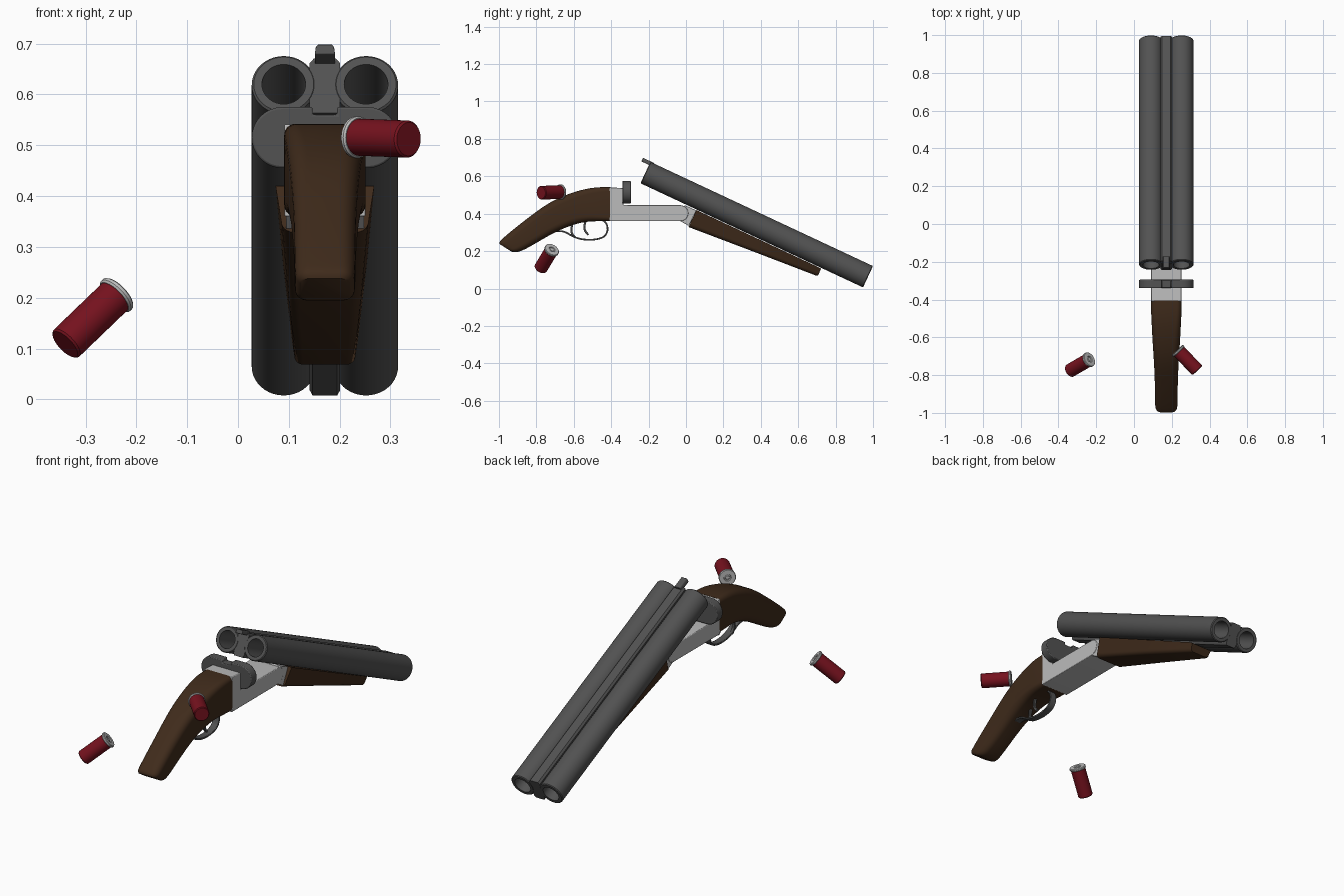
import bpy, bmesh, math
from mathutils import Matrix, Vector

if "Cube" in bpy.data.objects:
    bpy.data.objects.remove(bpy.data.objects["Cube"])

CX = 0.171  # centre line of the gun


def material(name, r, g, b):
    m = bpy.data.materials.new(name)
    m.diffuse_color = (r, g, b, 1)
    m.use_nodes = True
    m.node_tree.nodes["Principled BSDF"].inputs["Base Color"].default_value = m.diffuse_color
    return m


DARK = material("dark_steel", 0.085, 0.085, 0.085)
LIGHT = material("light_steel", 0.5, 0.5, 0.5)
WOOD = material("wood", 0.05, 0.024, 0.011)
RED = material("red_plastic", 0.18, 0.006, 0.013)

# Tilted frame of the open barrels: y runs to the muzzle, z is up from the bore line
A = math.radians(25.08)
TILT = Matrix.Translation((CX, -0.217, 0.62)) @ Matrix.Rotation(-A, 4, 'X')
GUN = Matrix.Translation((CX, 0, 0))


def finish(name, bm, mat, matrix, bevel=0, angle=35):
    bmesh.ops.remove_doubles(bm, verts=bm.verts, dist=1e-5)
    bmesh.ops.recalc_face_normals(bm, faces=bm.faces)
    me = bpy.data.meshes.new(name)
    bm.to_mesh(me)
    bm.free()
    me.materials.append(mat)
    ob = bpy.data.objects.new(name, me)
    bpy.context.collection.objects.link(ob)
    ob.matrix_world = matrix
    bpy.ops.object.select_all(action='DESELECT')
    ob.select_set(True)
    bpy.context.view_layer.objects.active = ob
    bpy.ops.object.shade_smooth_by_angle(angle=math.radians(angle))
    if bevel:
        mod = ob.modifiers.new("bevel", 'BEVEL')
        mod.width, mod.segments = bevel, 2
        mod.limit_method, mod.angle_limit = 'ANGLE', math.radians(40)
    return ob


def loft(name, rings, mat, matrix, bevel=0, angle=35, caps=True, wrap=False):
    bm = bmesh.new()
    vs = [[bm.verts.new(p) for p in ring] for ring in rings]
    n = len(vs[0])
    pairs = list(zip(vs, vs[1:])) + ([(vs[-1], vs[0])] if wrap else [])
    for a, b in pairs:
        for i in range(n):
            j = (i + 1) % n
            bm.faces.new((a[i], a[j], b[j], b[i]))
    if caps and not wrap:
        bm.faces.new(vs[0])
        bm.faces.new(vs[-1])
    return finish(name, bm, mat, matrix, bevel, angle)


def lathe(name, profile, mat, matrix, n=40, closed=False):
    # profile of (radius, distance along y)
    rings = [[(r * math.cos(2 * math.pi * i / n), h, r * math.sin(2 * math.pi * i / n))
              for i in range(n)] for r, h in profile]
    return loft(name, rings, mat, matrix, caps=False, wrap=closed)


def side_prism(name, pts, hw, mat, matrix, bevel=0):
    # (y, z) outline extruded across x
    return loft(name, [[(s * hw, y, z) for y, z in pts] for s in (-1, 1)], mat, matrix, bevel)


def end_prism(name, pts, y0, y1, mat, matrix, bevel=0):
    # (x, z) outline extruded along y
    return loft(name, [[(x, y, z) for x, z in pts] for y in (y0, y1)], mat, matrix, bevel)


def smooth(rows, n):
    # Catmull-Rom interpolation through rows of numbers
    out = []
    for i in range(len(rows) - 1):
        a, b, c, d = (rows[max(0, min(len(rows) - 1, i + k))] for k in (-1, 0, 1, 2))
        for s in range(n):
            t = s / n
            out.append(tuple(0.5 * (2 * q + (r - p) * t + (2 * p - 5 * q + 4 * r - u) * t * t
                                    + (3 * q - p - 3 * r + u) * t ** 3)
                             for p, q, r, u in zip(a, b, c, d)))
    return out + [tuple(rows[-1])]


def strip(name, pts, hw, thick, matrix):
    path = [Vector(p) for p in smooth(pts, 6)]
    left, right = [], []
    for i, p in enumerate(path):
        d = (path[min(i + 1, len(path) - 1)] - path[max(i - 1, 0)]).normalized()
        nrm = Vector((-d.y, d.x)) * thick / 2
        left.append(p + nrm)
        right.append(p - nrm)
    rings = [[(-hw, *a), (hw, *a), (hw, *b), (-hw, *b)] for a, b in zip(left, right)]
    return loft(name, rings, DARK, matrix, 0.002)


def arc(cx, cz, r, a0, a1, n):
    return [(cx + r * math.cos(math.radians(a0 + (a1 - a0) * i / n)),
             cz + r * math.sin(math.radians(a0 + (a1 - a0) * i / n))) for i in range(n + 1)]


# Barrels
LEN = 1.314
for side, s in (("left", -1), ("right", 1)):
    tube = [(0.043, 0), (0.059, 0), (0.063, 0.004), (0.063, LEN - 0.004),
            (0.059, LEN), (0.043, LEN)]
    lathe(side + "_barrel", tube, DARK, TILT @ Matrix.Translation((s * 0.081, 0, 0)), closed=True)

# Rib between the barrels and the tab above the breech
rib = [(-0.022, 0.056), (0.022, 0.056), (0.03, 0.046), (0.03, -0.05),
       (0.024, -0.062), (-0.024, -0.062), (-0.03, -0.05), (-0.03, 0.046)]
end_prism("barrel_rib", rib, 0.001, LEN - 0.001, DARK, TILT)
tab = [(-0.02, 0.045), (0.02, 0.045), (0.018, 0.06), (0.014, 0.066),
       (-0.014, 0.066), (-0.018, 0.06)]
end_prism("extractor_tab", tab, -0.045, 0.02, DARK, TILT, 0.002)

# Breech plate: rounded ends with a notch in the top
plate = (arc(0.084, 0.515, 0.06, -90, 90, 16) + [(0.024, 0.575), (0.024, 0.56),
         (-0.024, 0.56), (-0.024, 0.575)] + arc(-0.084, 0.515, 0.06, 90, 270, 16))
end_prism("breech_plate", plate, -0.34, -0.295, DARK, GUN, 0.004)

# Receiver and hinge
receiver = ([(-0.41, 0.36)] + arc(-0.03, 0.403, 0.0425, -90, 90, 14)
            + [(-0.335, 0.446), (-0.335, 0.537), (-0.41, 0.541)])
side_prism("receiver", receiver, 0.08, LIGHT, GUN, 0.003)
hinge = [(-0.03, 0.36), (0.015, 0.335), (0.055, 0.418), (-0.005, 0.445), (-0.03, 0.43)]
side_prism("hinge", hinge, 0.077, LIGHT, GUN, 0.002)


# Forend under the barrels
def forend_ring(y, wt, wb, top, bot, r):
    right = [(wt, top)] + arc(wb - r, bot + r, r, 0, -90, 6)
    return [(x, y, z) for x, z in right] + [(-x, y, z) for x, z in reversed(right)]


loft("forend", [forend_ring(0.332, 0.097, 0.086, -0.066, -0.166, 0.024),
                forend_ring(0.70, 0.082, 0.074, -0.066, -0.138, 0.022),
                forend_ring(1.062, 0.064, 0.060, -0.066, -0.112, 0.018),
                forend_ring(1.069, 0.060, 0.056, -0.068, -0.108, 0.018)], WOOD, TILT)

# Grip stock: top y, z, bottom y, z, half width, corner radius
stock = [(-0.405, 0.542, -0.405, 0.360, 0.080, 0.022), (-0.47, 0.541, -0.46, 0.360, 0.080, 0.026),
         (-0.54, 0.531, -0.52, 0.358, 0.077, 0.030), (-0.62, 0.508, -0.58, 0.347, 0.073, 0.034),
         (-0.70, 0.474, -0.65, 0.323, 0.068, 0.036), (-0.77, 0.432, -0.72, 0.290, 0.064, 0.036),
         (-0.85, 0.373, -0.79, 0.250, 0.061, 0.034), (-0.92, 0.318, -0.85, 0.216, 0.060, 0.032),
         (-0.975, 0.272, -0.89, 0.198, 0.059, 0.030), (-0.995, 0.252, -0.915, 0.194, 0.056, 0.026),
         (-0.997, 0.238, -0.932, 0.197, 0.048, 0.020)]
rings = []
for ty, tz, by, bz, hw, r in smooth(stock, 3):
    top, bot = Vector((0, ty, tz)), Vector((0, by, bz))
    mid, up = (top + bot) / 2, (top - bot).normalized()
    hh = (top - bot).length / 2
    r = min(r, hh * 0.95)
    pts = []
    for k, (sx, sz) in enumerate(((1, 1), (-1, 1), (-1, -1), (1, -1))):
        pts += arc(sx * (hw - r), sz * (hh - r), r, 90 * k, 90 * k + 90, 6)
    rings.append([mid + up * z + Vector((x, 0, 0)) for x, z in pts])
loft("grip_stock", rings, WOOD, GUN, angle=50)

# Trigger guard and the two triggers
strip("trigger_guard", [(-0.70, 0.308), (-0.65, 0.303), (-0.60, 0.277), (-0.55, 0.263),
                        (-0.49, 0.262), (-0.44, 0.277), (-0.42, 0.31), (-0.425, 0.345),
                        (-0.445, 0.365)], 0.018, 0.009, GUN)
for name, y, z, x in (("front_trigger", -0.535, 0.365, 0.015), ("rear_trigger", -0.605, 0.35, -0.015)):
    strip(name, [(y, z), (y - 0.008, z - 0.03), (y - 0.005, z - 0.055), (y + 0.012, z - 0.078)],
          0.007, 0.011, Matrix.Translation((CX + x, 0, 0)))

# Loose shells: centre of the rim and centre of the red end
for name, a, b in (("upper_shell", (0.23, -0.667, 0.516), (0.336, -0.775, 0.512)),
                   ("lower_shell", (-0.235, -0.716, 0.209), (-0.34, -0.777, 0.108))):
    a, b = Vector(a), Vector(b)
    m = Matrix.Translation(a) @ (b - a).to_track_quat('Y', 'Z').to_matrix().to_4x4()
    ln = (b - a).length
    lathe(name + "_case", [(0, 0.008), (0.0365, 0.008), (0.0365, ln - 0.004),
                           (0.033, ln), (0, ln)], RED, m)
    lathe(name + "_rim", [(0, 0.001), (0.009, 0.001), (0.011, 0.005), (0.016, 0.005), (0.018, 0),
                          (0.038, 0), (0.041, 0.003), (0.041, 0.009), (0.038, 0.013),
                          (0, 0.013)], LIGHT, m)
